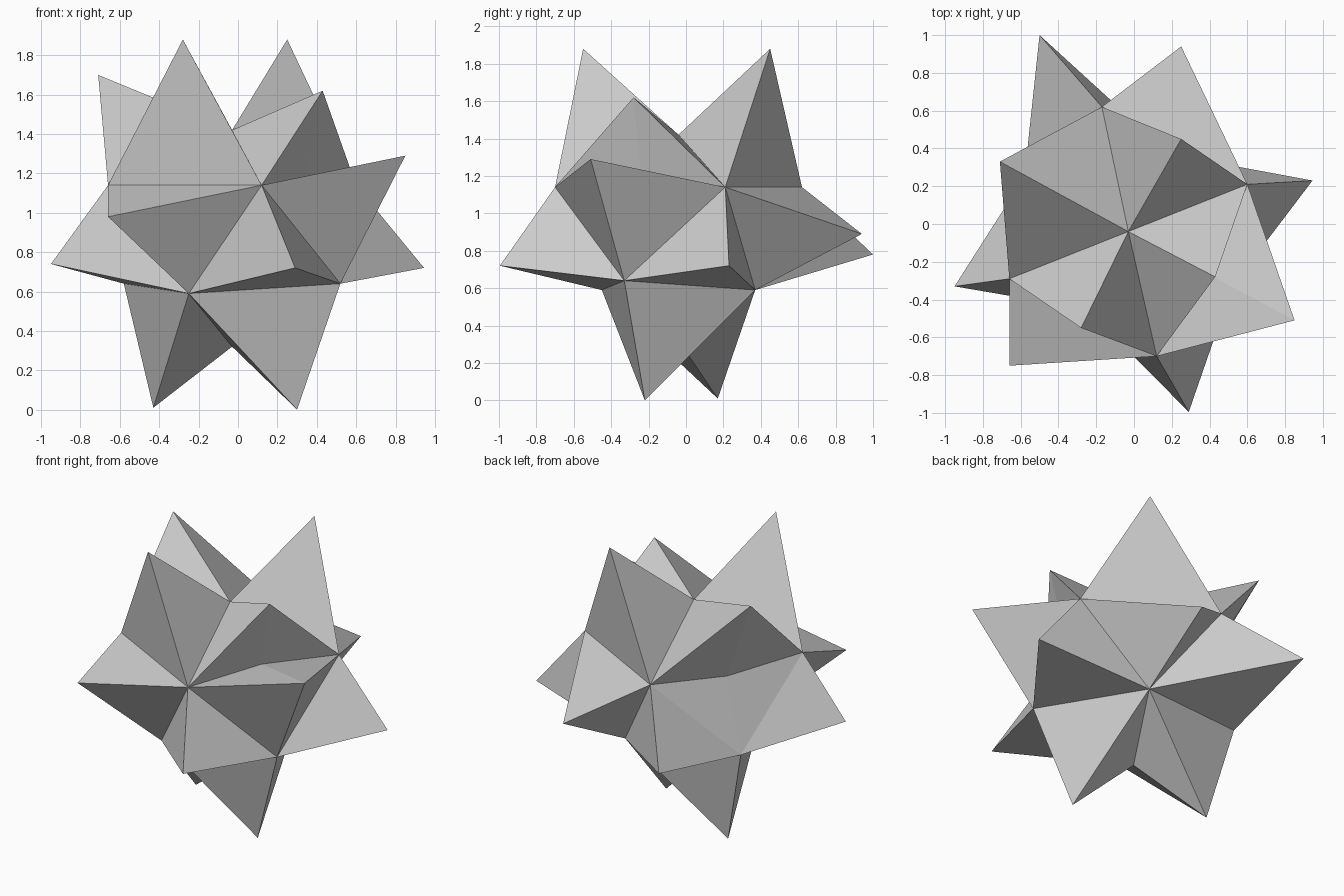
import bpy, bmesh

if "Cube" in bpy.data.objects:
    bpy.data.objects.remove(bpy.data.objects["Cube"])

# Core corners: prism-like body with three caps (T, F, H) and edge midpoints (M, N, X)
core = {
    'T': (-0.03, -0.04, 1.42),
    'A': (0.60, 0.21, 1.14), 'B': (0.12, -0.70, 1.14),
    'C': (-0.66, -0.29, 1.14), 'D': (-0.17, 0.62, 1.14),
    'E': (-0.25, -0.45, 0.59), 'G': (0.19, 0.37, 0.59),
    'F': (0.52, -0.33, 0.64), 'H': (-0.58, 0.25, 0.64),
    'M': (0.345, -0.24, 1.18), 'N': (-0.43, 0.18, 1.10),
    'X': (-0.03, -0.04, 0.32),
}

# Spikes: base ring on the core -> tip
spikes = {
    # upper spikes
    'TBMA': (0.43, -0.28, 1.62), 'TCB': (-0.28, -0.55, 1.88),
    'TDNC': (-0.71, 0.33, 1.70), 'TAD': (0.25, 0.45, 1.88),
    # side spikes
    'AMBF': (0.85, -0.51, 1.29), 'BEF': (0.29, -0.995, 0.72),
    'BCE': (-0.66, -0.75, 0.98), 'CHE': (-0.95, -0.33, 0.74),
    'DGH': (-0.50, 1.0, 0.78), 'ADG': (0.25, 0.94, 0.89),
    'AFG': (0.945, 0.23, 0.72),
    # lower spikes
    'FEXG': (0.30, -0.22, 0.0), 'HGXE': (-0.43, 0.17, 0.01),
}

bm = bmesh.new()
v = {k: bm.verts.new(p) for k, p in core.items()}

# Fan of triangles from each ring up to its tip
for ring, tip in spikes.items():
    apex = bm.verts.new(tip)
    for a, b in zip(ring, ring[1:] + ring[0]):
        bm.faces.new((v[a], v[b], apex))

# The one side without a spike
for tri in ('DNH', 'NCH'):
    bm.faces.new([v[k] for k in tri])

bmesh.ops.recalc_face_normals(bm, faces=bm.faces[:])
mesh = bpy.data.meshes.new("spiked_star")
bm.to_mesh(mesh)
bm.free()
bpy.context.collection.objects.link(bpy.data.objects.new("spiked_star", mesh))
